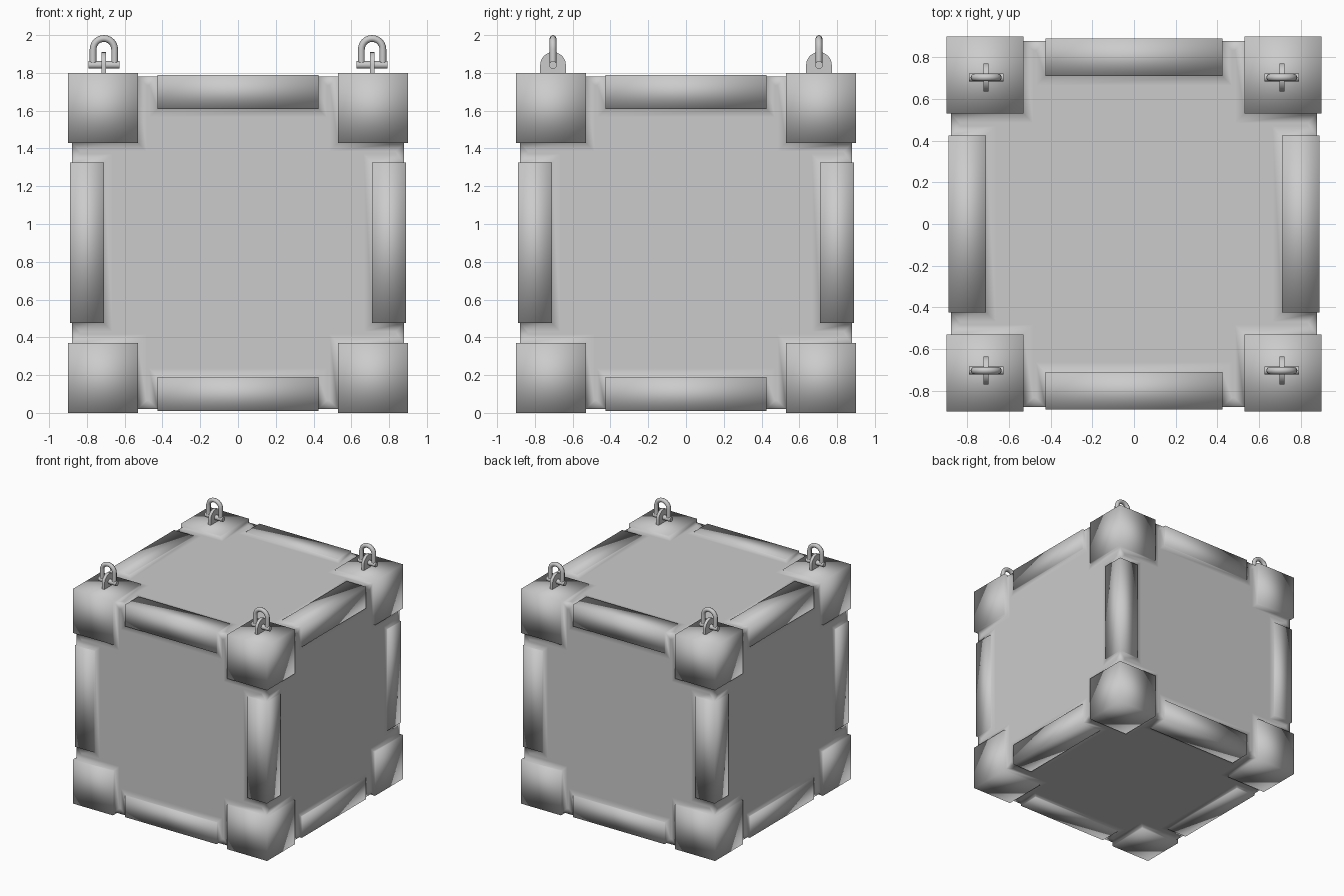
import bpy, bmesh, math
from mathutils import Vector, Matrix
from itertools import product

if "Cube" in bpy.data.objects:
    bpy.data.objects.remove(bpy.data.objects["Cube"])

CZ = 0.9  # crate centre height


def boxes_object(name, boxes):
    """One mesh made of (centre, size) boxes, measured from the crate centre."""
    bm = bmesh.new()
    for c, s in boxes:
        m = Matrix.Translation(Vector(c) + Vector((0, 0, CZ))) @ Matrix.Diagonal((*s, 1))
        bmesh.ops.create_cube(bm, size=1, matrix=m)
    return mesh_object(name, bm)


def mesh_object(name, bm):
    me = bpy.data.meshes.new(name)
    bm.to_mesh(me)
    bm.free()
    ob = bpy.data.objects.new(name, me)
    bpy.context.collection.objects.link(ob)
    return ob


# corner blocks and edge bars, slightly proud of the body
trim = [([0.715 * s for s in sg], [0.37] * 3) for sg in product((-1, 1), repeat=3)]
for axis in range(3):
    for a, b in product((-1, 1), repeat=2):
        c, s = [0.8 * a, 0.8 * b], [0.18, 0.18]
        c.insert(axis, 0)
        s.insert(axis, 0.85)
        trim.append((c, s))

crate = boxes_object("crate_body", [((0, 0, 0), (1.76, 1.76, 1.76))])
guards = boxes_object("guards", trim)

# merge guards into the body
mod = crate.modifiers.new("union", 'BOOLEAN')
mod.operation = 'UNION'
mod.solver = 'EXACT'
mod.object = guards
bpy.context.view_layer.objects.active = crate
bpy.ops.object.modifier_apply(modifier=mod.name)
bpy.data.objects.remove(guards)

# support loop keeps the panel centres flat under smooth shading
bm = bmesh.new()
bm.from_mesh(crate.data)
panels = [f for f in bm.faces if f.calc_area() > 0.8]
bmesh.ops.inset_individual(bm, faces=panels, thickness=0.045, use_even_offset=True)
for f in bm.faces:
    f.smooth = True
bm.to_mesh(crate.data)
bm.free()


def smooth(ob):
    bpy.ops.object.select_all(action='DESELECT')
    ob.select_set(True)
    bpy.context.view_layer.objects.active = ob
    bpy.ops.object.shade_smooth_by_angle(angle=math.radians(40))


def lifting_lug(x, y, tag):
    # round-topped plate
    r, zc, t = 0.068, 1.842, 0.024
    outline = [(-r, 1.79)]
    outline += [(-r * math.cos(a), zc + r * math.sin(a))
                for a in (math.pi * i / 12 for i in range(13))]
    outline.append((r, 1.79))
    bm = bmesh.new()
    face = bm.faces.new([bm.verts.new((x - t / 2, y + p, z)) for p, z in outline])
    ext = bmesh.ops.extrude_face_region(bm, geom=[face])
    bmesh.ops.translate(bm, vec=(t, 0, 0),
                        verts=[v for v in ext["geom"] if isinstance(v, bmesh.types.BMVert)])
    bmesh.ops.recalc_face_normals(bm, faces=bm.faces)
    smooth(mesh_object("lug_plate_" + tag, bm))

    # cross pin
    bm = bmesh.new()
    m = Matrix.Translation((x, y, zc)) @ Matrix.Rotation(math.pi / 2, 4, 'Y')
    bmesh.ops.create_cone(bm, cap_ends=True, segments=12, radius1=0.02, radius2=0.02,
                          depth=0.165, matrix=m)
    smooth(mesh_object("shackle_pin_" + tag, bm))

    # U-shaped shackle
    R, top = 0.057, 1.925
    pts = [(-R, zc)] + [(-R * math.cos(a), top + R * math.sin(a))
                        for a in (math.pi * i / 12 for i in range(13))] + [(R, zc)]
    cu = bpy.data.curves.new("shackle_" + tag, 'CURVE')
    cu.dimensions = '3D'
    cu.bevel_depth = 0.018
    cu.bevel_resolution = 2
    cu.use_fill_caps = True
    sp = cu.splines.new('POLY')
    sp.points.add(len(pts) - 1)
    for p, (px, pz) in zip(sp.points, pts):
        p.co = (x + px, y, pz, 1)
    sp.use_smooth = True
    bpy.context.collection.objects.link(bpy.data.objects.new("shackle_" + tag, cu))


for sx, sy in product((-1, 1), repeat=2):
    tag = ("back" if sy > 0 else "front") + ("_right" if sx > 0 else "_left")
    lifting_lug(0.71 * sx, 0.704 * sy, tag)
